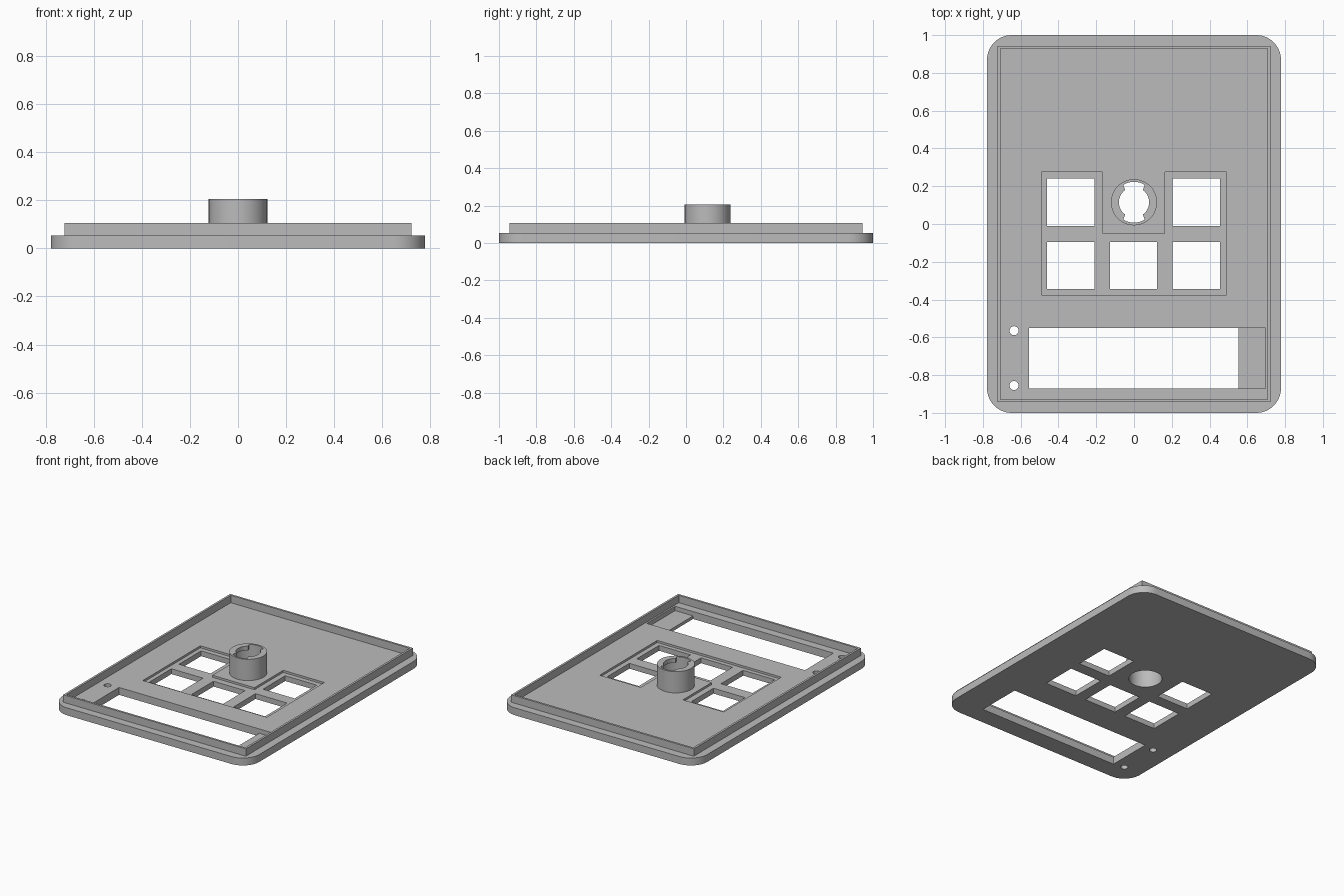
import bpy, bmesh
from math import sin, cos, radians, pi

cube = bpy.data.objects.get("Cube")
if cube:
    bpy.data.objects.remove(cube, do_unlink=True)

grey = bpy.data.materials.new("mid grey plastic")
grey.use_nodes = True
colour = (0.5, 0.5, 0.5, 1)
grey.diffuse_color = colour
grey.node_tree.nodes["Principled BSDF"].inputs["Base Color"].default_value = colour


def prism(name, outline, z0, z1):
    """Extrude a counter-clockwise outline from z0 to z1."""
    bm = bmesh.new()
    face = bm.faces.new([bm.verts.new((x, y, z0)) for x, y in outline])
    top = bmesh.ops.extrude_face_region(bm, geom=[face])["geom"]
    bmesh.ops.translate(bm, vec=(0, 0, z1 - z0),
                        verts=[v for v in top if isinstance(v, bmesh.types.BMVert)])
    bmesh.ops.recalc_face_normals(bm, faces=bm.faces)
    mesh = bpy.data.meshes.new(name)
    bm.to_mesh(mesh)
    bm.free()
    mesh.materials.append(grey)
    obj = bpy.data.objects.new(name, mesh)
    bpy.context.collection.objects.link(obj)
    return obj


def rect(x0, x1, y0, y1):
    return [(x0, y0), (x1, y0), (x1, y1), (x0, y1)]


def circle(cx, cy, r, n=64):
    return [(cx + r * cos(2 * pi * i / n), cy + r * sin(2 * pi * i / n)) for i in range(n)]


def rounded_rect(hx, hy, r, steps=12):
    pts = []
    for i, (sx, sy) in enumerate([(1, 1), (-1, 1), (-1, -1), (1, -1)]):
        for k in range(steps + 1):
            a = pi / 2 * (i + k / steps)
            pts.append((sx * (hx - r) + r * cos(a), sy * (hy - r) + r * sin(a)))
    return pts


def cut(target, outline, z0, z1):
    """Subtract a prism from the target and discard the cutter."""
    cutter = prism("cutter", outline, z0, z1)
    cutter.hide_render = True
    mod = target.modifiers.new("cut", "BOOLEAN")
    mod.operation = "DIFFERENCE"
    mod.solver = "EXACT"
    mod.object = cutter
    bpy.context.view_layer.objects.active = target
    bpy.ops.object.modifier_apply(modifier=mod.name)
    bpy.data.objects.remove(cutter, do_unlink=True)


def smooth(obj):
    bpy.ops.object.select_all(action="DESELECT")
    obj.select_set(True)
    bpy.context.view_layer.objects.active = obj
    bpy.ops.object.shade_smooth_by_angle(angle=radians(30))


FLOOR, RIM, BOSS = 0.053, 0.106, 0.205
LOW, HIGH = -0.1, 0.4
HUB_Y = 0.115

# Face plate with rounded corners
plate = prism("face_plate", rounded_rect(0.778, 1.0, 0.13), 0, FLOOR)

# Shallow U-shaped recess around the buttons
cut(plate, [(-0.49, -0.375), (0.49, -0.375), (0.49, 0.275), (0.165, 0.275),
            (0.165, -0.05), (-0.168, -0.05), (-0.168, 0.275), (-0.49, 0.275)],
    FLOOR - 0.015, HIGH)

# Square button windows
for cx, cy in [(-0.335, 0.115), (0.33, 0.115),
               (-0.335, -0.22), (-0.002, -0.22), (0.33, -0.22)]:
    cut(plate, rect(cx - 0.125, cx + 0.125, cy - 0.125, cy + 0.125), LOW, HIGH)

# Display window and the pocket beside it
cut(plate, rect(-0.555, 0.553, -0.87, -0.55), LOW, HIGH)
cut(plate, rect(0.5, 0.695, -0.87, -0.55), 0.022, HIGH)

# Indicator holes
for y in (-0.565, -0.855):
    cut(plate, circle(-0.635, y, 0.024, 16), LOW, HIGH)

# Bore under the hub
cut(plate, circle(0, HUB_Y, 0.108), LOW, HIGH)
smooth(plate)

# Raised square-cornered rim
rim = prism("rim", rect(-0.722, 0.722, -0.943, 0.943), FLOOR, RIM)
cut(rim, rect(-0.707, 0.707, -0.928, 0.928), LOW, HIGH)

# Hub with a wide bore and a keyed opening in its top
hub = prism("hub", circle(0, HUB_Y, 0.122), FLOOR, BOSS)
cut(hub, circle(0, HUB_Y, 0.108), LOW, BOSS - 0.03)
keyed = []
for i in range(96):
    a = 2 * pi * (i + 0.5) / 96
    r = 0.108 if abs(sin(a)) > cos(radians(32)) else 0.08
    keyed.append((r * cos(a), HUB_Y + r * sin(a)))
cut(hub, keyed, LOW, HIGH)
smooth(hub)
